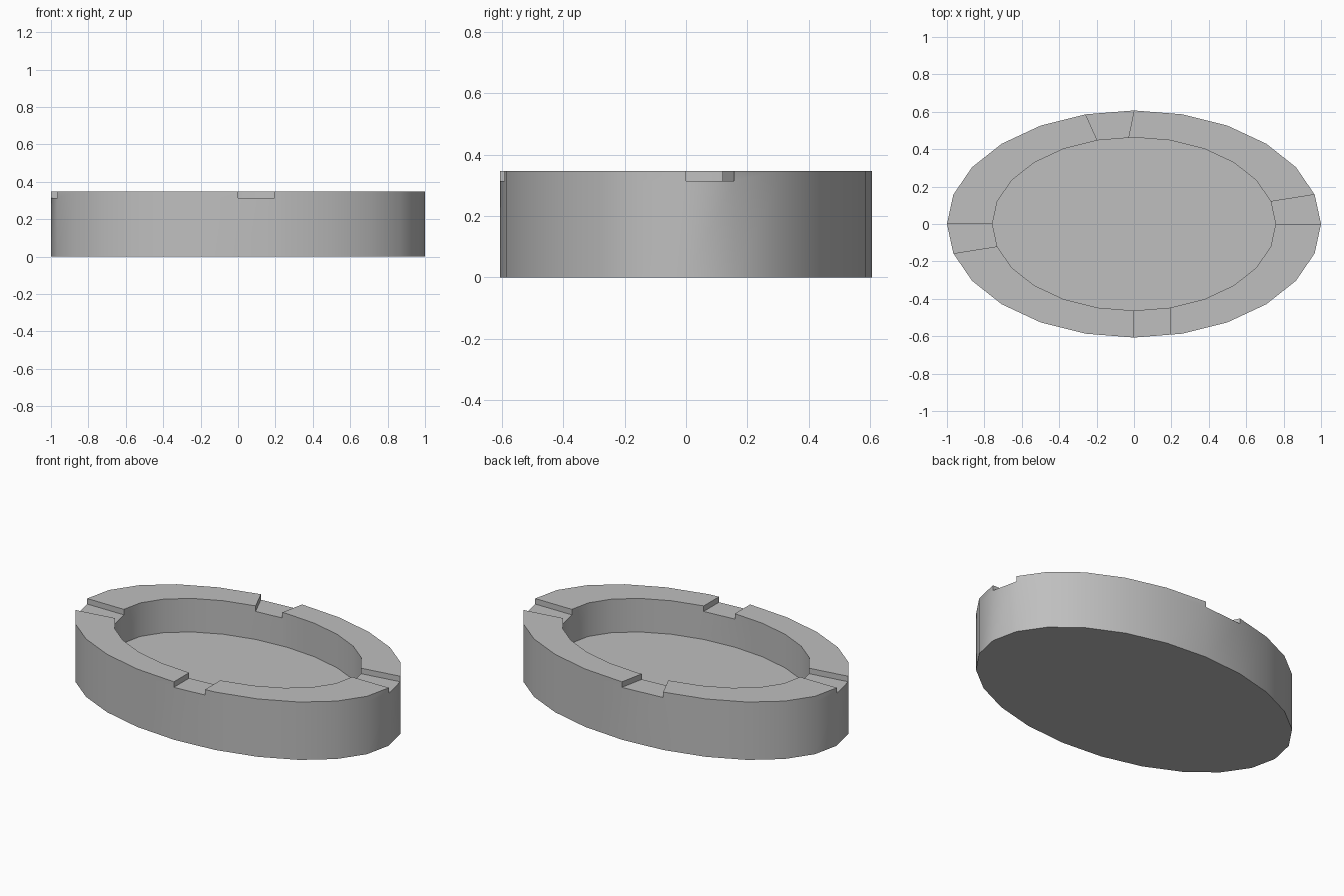
import bpy, bmesh, math

if "Cube" in bpy.data.objects:
    bpy.data.objects.remove(bpy.data.objects["Cube"])

SIDES = 24
OUTER = (1.0, 0.607)      # ellipse radii of the outside wall
INNER = (0.757, 0.463)    # ellipse radii of the cavity
TOP, NOTCH, FLOOR = 0.347, 0.314, 0.146


def ring(radii, i):
    a = 2 * math.pi * i / SIDES
    return (radii[0] * math.cos(a), radii[1] * math.sin(a))


def on_edge(radii, i, x):
    """Point with the given x on the edge from corner i to i + 1."""
    p, q = ring(radii, i), ring(radii, i + 1)
    t = (x - p[0]) / (q[0] - p[0])
    return (x, p[1] + t * (q[1] - p[1]))


# Plan: matched outer / inner points, with a flag for notched spans
columns = []
for i in range(SIDES):
    o, n = ring(OUTER, i), ring(INNER, i)
    if i == 6:        # back notch starts a little past the inner corner
        columns += [(o, n, False), (o, on_edge(INNER, 6, -0.03), True)]
    elif i == 18:     # front notch ends before the outer corner
        columns += [(o, n, True), (on_edge(OUTER, 18, 0.195), ring(INNER, 19), False)]
    else:             # right and left notches fill one whole side
        columns.append((o, n, i in (0, 12)))

bm = bmesh.new()
cache = {}


def vert(p, z):
    key = (round(p[0], 5), round(p[1], 5), z)
    if key not in cache:
        cache[key] = bm.verts.new(key)
    return cache[key]


def face(*points):
    verts = list(dict.fromkeys(vert(p, z) for p, z in points))
    if len(verts) > 2:
        bm.faces.new(verts)


def wall(p, q, z0, z1):
    if p != q:
        face((p, z0), (q, z0), (q, z1), (p, z1))


for k, (o0, i0, cut) in enumerate(columns):
    o1, i1, _ = columns[(k + 1) % len(columns)]
    before = columns[k - 1][2]
    level = NOTCH if cut else TOP
    # Outside and cavity walls, then the rim
    wall(o0, o1, 0.0, NOTCH)
    wall(i1, i0, FLOOR, NOTCH)
    if not cut:
        wall(o0, o1, NOTCH, TOP)
        wall(i1, i0, NOTCH, TOP)
    face((o0, level), (o1, level), (i1, level), (i0, level))
    # Upright ends of the notches
    if cut and not before:
        wall(o0, i0, NOTCH, TOP)
    elif before and not cut:
        wall(i0, o0, NOTCH, TOP)

# Underside and cavity floor
face(*[(c[0], 0.0) for c in reversed(columns)])
face(*[(c[1], FLOOR) for c in columns])
bmesh.ops.recalc_face_normals(bm, faces=bm.faces[:])

mesh = bpy.data.meshes.new("oval_tray")
bm.to_mesh(mesh)
bm.free()
tray = bpy.data.objects.new("oval_tray", mesh)
bpy.context.collection.objects.link(tray)

grey = bpy.data.materials.new("light grey")
grey.diffuse_color = (0.52, 0.52, 0.52, 1)
grey.use_nodes = True
grey.node_tree.nodes["Principled BSDF"].inputs["Base Color"].default_value = grey.diffuse_color
mesh.materials.append(grey)

bpy.context.view_layer.objects.active = tray
tray.select_set(True)
bpy.ops.object.shade_smooth_by_angle(angle=math.radians(30))
